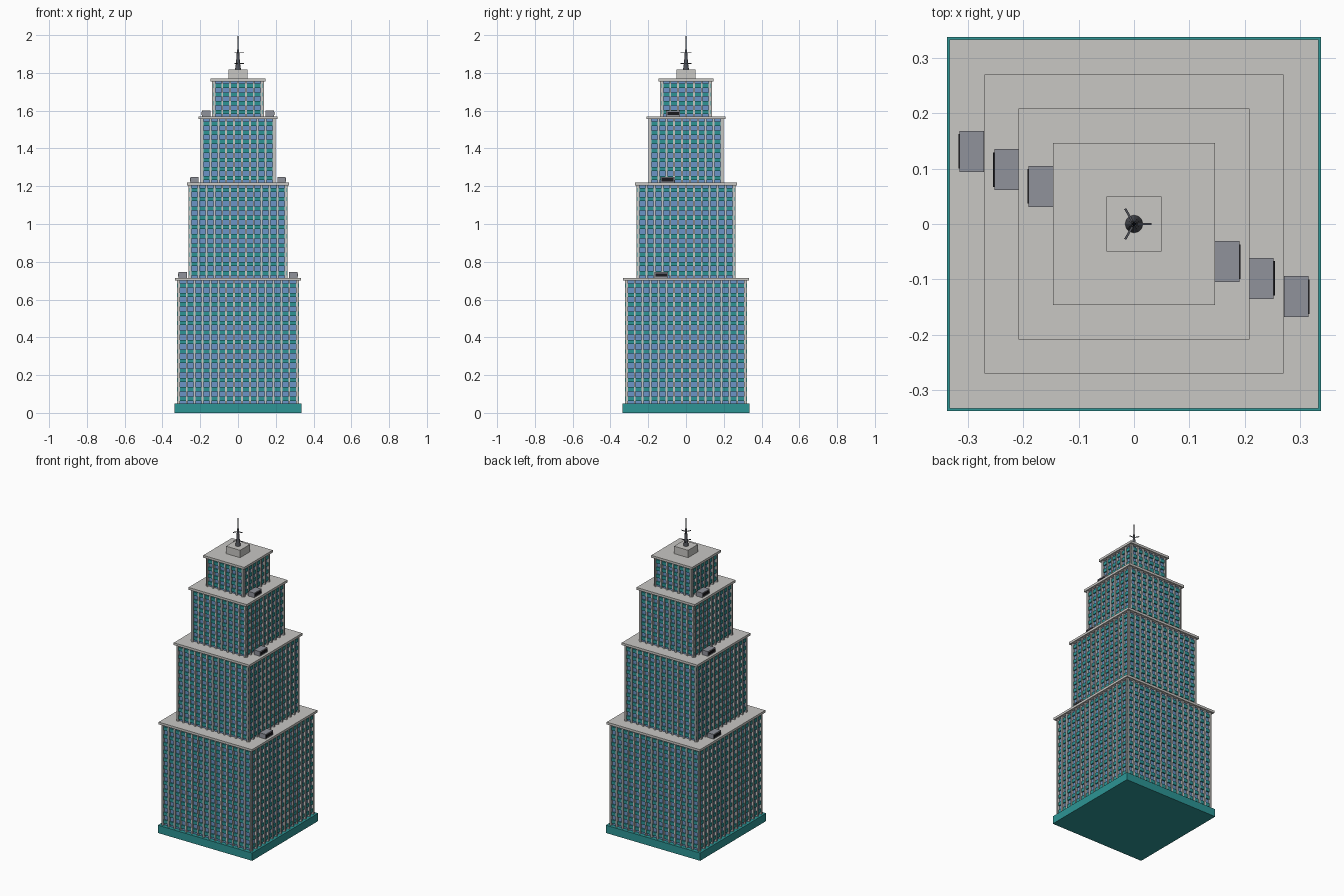
import bpy, bmesh, math
from mathutils import Matrix, Vector

cube = bpy.data.objects.get("Cube")
if cube:
    bpy.data.objects.remove(cube, do_unlink=True)


def material(name, rgb):
    m = bpy.data.materials.new(name)
    m.use_nodes = True
    m.diffuse_color = (*rgb, 1)
    m.node_tree.nodes["Principled BSDF"].inputs["Base Color"].default_value = (*rgb, 1)
    return m


TEAL = material("teal", (0.026, 0.3, 0.3))
GLASS = material("blue_glass", (0.15, 0.3, 0.57))
STONE = material("pale_stone", (0.58, 0.57, 0.55))
METAL = material("grey_metal", (0.28, 0.29, 0.33))
DARK = material("dark_metal", (0.08, 0.085, 0.1))
BLACK = material("black", (0.01, 0.01, 0.013))


def finish(bm, name, mat):
    mesh = bpy.data.meshes.new(name)
    bm.to_mesh(mesh)
    bm.free()
    mesh.materials.append(mat)
    obj = bpy.data.objects.new(name, mesh)
    bpy.context.collection.objects.link(obj)
    return obj


def add_box(bm, low, high, turn=Matrix()):
    low, high = Vector(low), Vector(high)
    place = Matrix.Translation((low + high) / 2) @ Matrix.Diagonal((*(high - low), 1))
    bmesh.ops.create_cube(bm, size=1, matrix=turn @ place)


def box(name, low, high, mat, turn=Matrix()):
    bm = bmesh.new()
    add_box(bm, low, high, turn)
    return finish(bm, name, mat)


def block(name, half, z0, z1, mat):
    return box(name, (-half, -half, z0), (half, half, z1), mat)


def lathe(name, profile, mat, sides=12):
    bm = bmesh.new()
    for (r0, z0), (r1, z1) in zip(profile, profile[1:]):
        bmesh.ops.create_cone(bm, cap_ends=True, segments=sides, radius1=r0, radius2=r1,
                              depth=z1 - z0, matrix=Matrix.Translation((0, 0, (z0 + z1) / 2)))
    return finish(bm, name, mat)


BAY, SLAB = 0.0417, 0.015
QUARTERS = [Matrix.Rotation(k * math.pi / 2, 4, "Z") for k in range(4)]


def tier(label, roof_half, z0, z1, bays, floors):
    outer = roof_half - 0.009
    top = z1 - SLAB
    block(label + "_glass", outer - 0.013, z0, top, GLASS)
    block(label + "_roof", roof_half, top, z1, STONE)
    # Teal bands, one for each floor
    bm = bmesh.new()
    step = (top - z0) / floors
    half = outer - 0.005
    for f in range(floors):
        mid = z0 + (f + 0.5) * step
        add_box(bm, (-half, -half, mid - 0.011), (half, half, mid + 0.011))
    finish(bm, label + "_bands", TEAL)
    # Upright piers on the four sides
    bm = bmesh.new()
    for turn in QUARTERS:
        for b in range(bays + 1):
            x = (b - bays / 2) * BAY
            add_box(bm, (x - 0.005, -outer, z0), (x + 0.005, 0.016 - outer, top), turn)
    finish(bm, label + "_piers", STONE)


# Base and stepped tower
block("base", 0.337, 0, 0.05, TEAL)
tier("lower_tier", 0.333, 0.05, 0.715, 15, 13)
tier("second_tier", 0.270, 0.715, 1.22, 12, 10)
tier("third_tier", 0.208, 1.22, 1.57, 9, 7)
tier("top_tier", 0.146, 1.57, 1.77, 6, 4)
block("roof_house", 0.05, 1.77, 1.818, STONE)

# Cooling units on the terraces, repeated by a half turn
for label, x, y, z in (("lower", 0.271, -0.168, 0.715),
                       ("middle", 0.208, -0.135, 1.22),
                       ("upper", 0.146, -0.105, 1.57)):
    for side, turn in (("left", QUARTERS[0]), ("right", QUARTERS[2])):
        name = f"{label}_{side}_cooling_unit"
        box(name, (x, y, z), (x + 0.044, y + 0.074, z + 0.03), METAL, turn)
        box(name + "_grille", (x + 0.043, y + 0.006, z + 0.006),
            (x + 0.046, y + 0.068, z + 0.023), BLACK, turn)

# Antenna
lathe("antenna_mast", [(0.016, 1.818), (0.014, 1.828), (0.011, 1.85), (0.005, 1.925)], DARK)
lathe("antenna_pole", [(0.0025, 1.925), (0.002, 1.98)], DARK, 8)
lathe("antenna_tip", [(0.004, 1.98), (0.0005, 2.0)], BLACK, 8)
bm = bmesh.new()
for z in (1.85, 1.907):
    for k in range(3):
        add_box(bm, (0, -0.002, z - 0.002), (0.032, 0.002, z + 0.002),
                Matrix.Rotation(k * math.tau / 3, 4, "Z"))
finish(bm, "antenna_arms", DARK)
